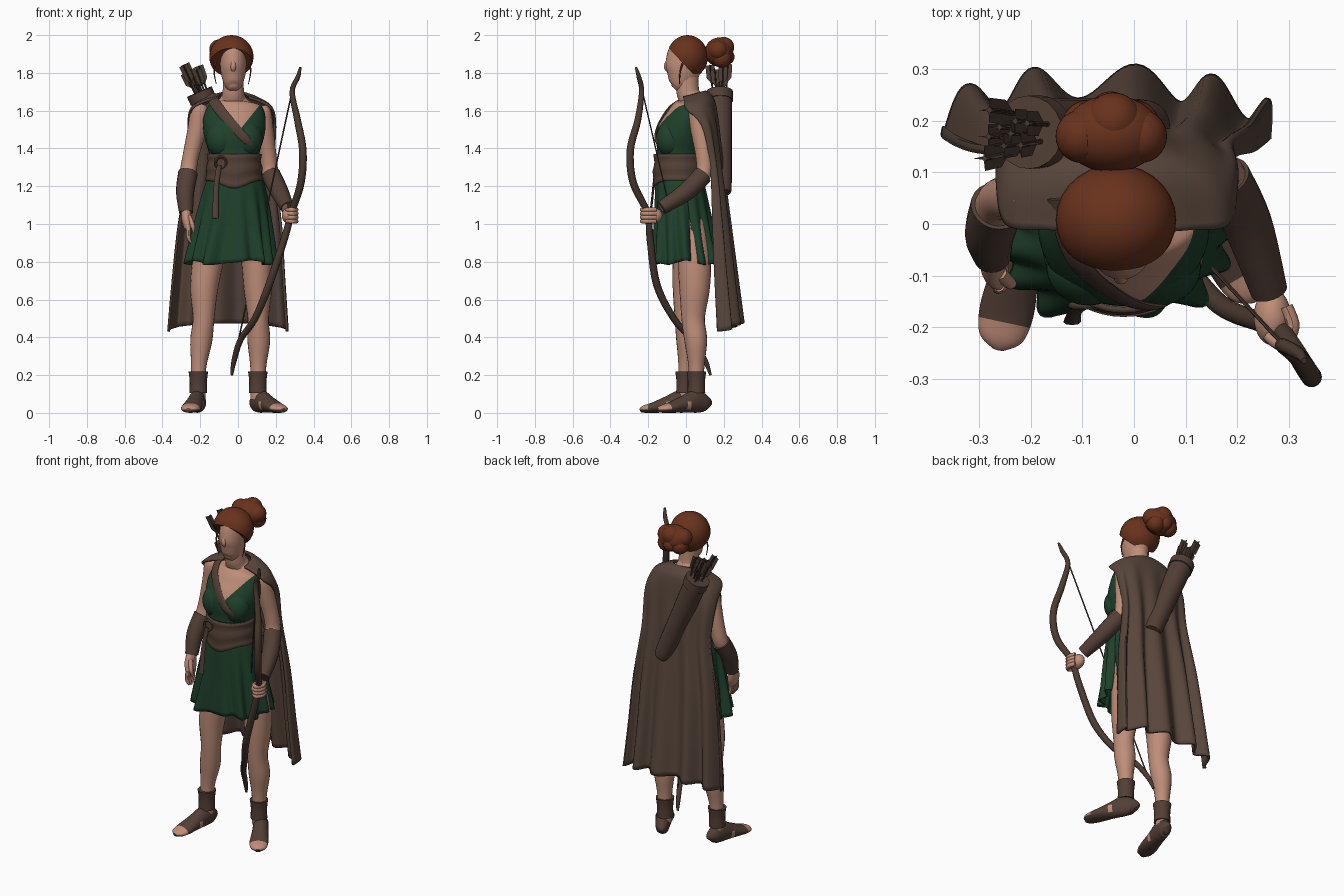
import bpy, bmesh, random
from math import sin, cos, pi, radians, copysign
from mathutils import Vector, Matrix

random.seed(4)
if "Cube" in bpy.data.objects:
    bpy.data.objects.remove(bpy.data.objects["Cube"])
made = []


def material(name, rgb):
    m = bpy.data.materials.new(name)
    m.use_nodes = True
    m.diffuse_color = (*rgb, 1)
    m.node_tree.nodes["Principled BSDF"].inputs["Base Color"].default_value = (*rgb, 1)
    return m


skin = material("skin", (.52, .27, .19))
green = material("green cloth", (.014, .053, .024))
brown = material("brown cloth", (.096, .06, .044))
leather = material("leather", (.085, .05, .036))
wood = material("dark wood", (.07, .043, .03))
auburn = material("auburn hair", (.14, .032, .012))


def finish(name, bm, mat, thick=0):
    bmesh.ops.recalc_face_normals(bm, faces=bm.faces)
    me = bpy.data.meshes.new(name)
    bm.to_mesh(me)
    bm.free()
    me.materials.append(mat)
    ob = bpy.data.objects.new(name, me)
    bpy.context.collection.objects.link(ob)
    if thick:
        mod = ob.modifiers.new("thickness", 'SOLIDIFY')
        mod.thickness, mod.offset = thick, 0
    made.append(ob)
    return ob


def grid(name, rows, mat, closed=False, thick=0):
    bm = bmesh.new()
    vs = [[bm.verts.new(p) for p in r] for r in rows]
    n = len(rows[0])
    for a, b in zip(vs, vs[1:]):
        for i in range(n if closed else n - 1):
            j = (i + 1) % n
            bm.faces.new((a[i], a[j], b[j], b[i]))
    if closed and not thick:
        bm.faces.new(vs[0])
        bm.faces.new(vs[-1])
    return finish(name, bm, mat, thick)


def spline(pts, steps):
    # smooth interpolation through tuples of any length
    out = []
    for i in range(len(pts) - 1):
        p0, p1, p2, p3 = (pts[max(0, min(len(pts) - 1, i + k))] for k in (-1, 0, 1, 2))
        for s in range(steps):
            t = s / steps
            out.append([b + .5 * t * (c - a + t * (2 * a - 5 * b + 4 * c - d + t * (3 * (b - c) + d - a)))
                        for a, b, c, d in zip(p0, p1, p2, p3)])
    return out + [list(pts[-1])]


def tube(name, pts, mat, ref=(0, 1, 0), n=20, steps=5):
    # each point is x, y, z, half width and optional half depth
    pts = spline([p if len(p) == 5 else (*p, p[3]) for p in pts], steps)
    rows = []
    for i, p in enumerate(pts):
        t = (Vector(pts[min(i + 1, len(pts) - 1)][:3]) - Vector(pts[max(i - 1, 0)][:3])).normalized()
        a = Vector(ref).cross(t).normalized()
        b = t.cross(a)
        rows.append([Vector(p[:3]) + a * p[3] * cos(k * 2 * pi / n) + b * p[4] * sin(k * 2 * pi / n)
                     for k in range(n)])
    return grid(name, rows, mat, True)


def bisect(bm, co, no, clear=False):
    return bmesh.ops.bisect_plane(bm, geom=bm.verts[:] + bm.edges[:] + bm.faces[:],
                                  plane_co=co, plane_no=no, clear_inner=clear)


def ball(name, centre, radii, mat, cut=None):
    bm = bmesh.new()
    bmesh.ops.create_uvsphere(bm, u_segments=28, v_segments=18, radius=1,
                              matrix=Matrix.Translation(centre) @ Matrix.Diagonal((*radii, 1)))
    if cut:
        r = bisect(bm, *cut, clear=True)
        bmesh.ops.edgeloop_fill(bm, edges=[e for e in r["geom_cut"] if isinstance(e, bmesh.types.BMEdge)])
    return finish(name, bm, mat)


def recolour(ob, mat, rule, cuts):
    # cut clean colour borders, then paint the faces picked by the rule
    bm = bmesh.new()
    bm.from_mesh(ob.data)
    for co, no in cuts:
        bisect(bm, co, no)
    bm.to_mesh(ob.data)
    bm.free()
    ob.data.materials.append(mat)
    for p in ob.data.polygons:
        if rule(p.center):
            p.material_index = 1


# Torso and neck, with a V neckline
torso = tube("torso", [(-.015, -.03, 1.18, .14, .12), (-.02, -.04, 1.3, .125, .115),
                       (-.02, -.035, 1.38, .135, .118), (-.02, -.027, 1.47, .16, .13),
                       (-.02, 0, 1.56, .165, .105), (-.025, .02, 1.62, .14, .085),
                       (-.025, .025, 1.66, .075, .065), (-.025, .01, 1.7, .057, .06),
                       (-.025, .005, 1.79, .055, .06)], green, n=48, steps=6)
tip = Vector((.003, 0, 1.49))
recolour(torso, skin, lambda c: c.z > 1.645 or c.y < .03 and c.z > tip.z + 1.25 * abs(c.x - tip.x),
         [(tip, (1.25, 0, -1)), (tip, (-1.25, 0, -1)), ((0, 0, 1.645), (0, 0, 1)), ((0, .03, 0), (0, 1, 0))])
for side, x in (("right", -.088), ("left", .048)):
    ball(side + "_bust", (x, -.083, 1.45), (.082, .075, .095), green)

# Head, hair and bun
tube("head", [(-.025, -.06, 1.715, .02, .02), (-.025, -.045, 1.735, .045, .05),
              (-.025, -.022, 1.79, .064, .085), (-.025, -.01, 1.85, .07, .098),
              (-.025, 0, 1.92, .064, .087), (-.025, .015, 1.95, .03, .04)], skin, n=28)
tube("nose", [(-.025, -.09, 1.885, .006), (-.025, -.102, 1.835, .015), (-.025, -.094, 1.81, .009)], skin, n=12)
ball("hair", (-.035, .008, 1.885), (.117, .108, .115), auburn, ((0, -.09, 1.93), (0, .08, .075)))
ball("hair_bun", (-.043, .175, 1.91), (.096, .075, .077), auburn)
for x, y, z, r in ((-.1, .17, 1.925, .052), (.012, .17, 1.92, .052), (-.09, .19, 1.88, .05),
                   (0, .19, 1.877, .05), (-.04, .2, 1.935, .055), (-.045, .215, 1.885, .042)):
    ball("hair_bun_coil", (x, y, z), (r, r, r), auburn)
for x, s in ((-.115, -1), (.055, 1)):
    tube("loose_strand", [(x, -.01, 1.87, .006), (x + .012 * s, -.03, 1.81, .004),
                          (x, -.035, 1.74, .002)], auburn, n=8)


# Pleated skirt panels with side slits
def skirt_panel(name, centre, half):
    rows = []
    for j in range(21):
        v = j / 20
        span = half - .22 * max(0, v - .42)
        row = []
        for i in range(97):
            a = centre + span * (i / 48 - 1)
            f = 1 + .085 * v * cos(13 * a) + .03 * v * cos(7 * a + 1)
            out = copysign(abs(cos(a)) ** (1 - .4 * v), cos(a))
            row.append((-.015 - .025 * v + (.135 + .09 * v ** .65) * f * out,
                        -.035 + .037 * v + (.122 + .05 * v) * f * sin(a),
                        1.25 - .455 * v + .012 * v * cos(5 * a)))
        rows.append(row)
    grid(name, rows, green, thick=.008)


skirt_panel("skirt_front", -pi / 2, pi / 2 + .25)
skirt_panel("skirt_back", pi / 2, pi / 2 - .25)

# Wide belt with a pointed lower edge, buckle and hanging strap
belt = []
for j in range(9):
    v = j / 8
    belt.append([(-.02 + (.137 + .012 * v * v + .004 * cos(12 * v)) * cos(a),
                  -.037 + (.126 + .008 * v + .004 * cos(12 * v)) * sin(a),
                  1.37 - v * (.14 + .04 * max(0, -sin(a)) ** 6))
                 for a in (k * 2 * pi / 48 for k in range(48))])
grid("belt", belt, leather, True, .012)
tube("buckle", [(-.09 + .03 * cos(k * pi / 4), -.158, 1.325 + .03 * sin(k * pi / 4), .008)
                for k in range(9)], wood, n=8, steps=3)
tube("hanging_strap", [(-.1, -.16, 1.31, .014, .006), (-.115, -.172, 1.2, .014, .006),
                       (-.12, -.19, 1.03, .017, .006)], leather, n=8)
tube("chest_strap", [(-.145, .05, 1.68, .028, .008), (-.11, -.07, 1.622, .028, .008),
                     (-.035, -.138, 1.53, .027, .008), (.03, -.16, 1.46, .024, .008),
                     (.07, -.145, 1.42, .016, .006)], leather, n=12)

# Arms with bracers
right_arm = [(-.195, .045, 1.635, .03), (-.203, .045, 1.6, .048), (-.217, .05, 1.5, .05),
             (-.25, .05, 1.36, .043), (-.265, .035, 1.27, .044), (-.28, -.02, 1.17, .04), (-.275, -.06, 1.06, .029)]
left_arm = [(.122, .06, 1.625, .03), (.128, .062, 1.59, .048), (.137, .075, 1.5, .051),
            (.16, .095, 1.36, .044), (.175, .09, 1.26, .043), (.22, 0, 1.17, .04), (.262, -.13, 1.085, .028)]
for side, path in (("right", right_arm), ("left", left_arm)):
    tube(side + "_arm", path, skin)
    tube(side + "_bracer", [(x, y, z, r + .008) for x, y, z, r in path[-3:]], leather)

# Relaxed right hand and gripping left hand
tube("right_palm", [(-.275, -.055, 1.08, .026, .03), (-.272, -.075, 1.02, .026, .045),
                    (-.262, -.09, .97, .02, .04)], skin)
for k in range(4):
    y = -.12 + .02 * k
    tube("right_finger", [(-.262, y, .98, .012), (-.262, y - .005, .93, .011),
                          (-.248, y, .895 + .006 * abs(k - 1), .006)], skin, n=8)
tube("right_thumb", [(-.26, -.095, 1.04, .014), (-.24, -.115, .99, .012), (-.235, -.11, .955, .006)], skin, n=8)
ball("left_palm", (.268, -.18, 1.045), (.036, .055, .043), skin)
for k in range(4):
    z = 1.075 - .02 * k
    tube("left_finger", [(.295, -.16, z, .013), (.308, -.2, z, .013), (.285, -.232, z, .013),
                         (.255, -.215, z, .009)], skin, ref=(0, 0, 1), n=8)

# Legs, ankle cuffs and open-toed shoes
right_leg = [(-.1, .0, 1.1, .065), (-.13, .005, .95, .082), (-.16, .01, .8, .082), (-.18, .003, .65, .073),
             (-.182, -.003, .5, .057), (-.195, .007, .38, .058), (-.208, 0, .24, .04), (-.21, -.005, .07, .037)]
left_leg = [(.06, .02, 1.1, .065), (.08, .035, .95, .08), (.098, .045, .8, .08, .088),
            (.105, .045, .65, .074, .08), (.107, .038, .5, .056, .062), (.11, .052, .38, .06),
            (.107, .055, .24, .042), (.105, .055, .07, .038)]
for side, leg, heel, toe in (("right", right_leg, (-.2, .05), (-.262, -.24)),
                             ("left", left_leg, (.083, .117), (.238, -.145))):
    tube(side + "_leg", leg, skin)
    x, y = leg[-1][:2]
    tube(side + "_ankle_cuff", [(x, y, .22, .052), (x, y, .17, .046), (x, y, .105, .047)], leather)
    heel, toe = Vector((*heel, 0)), Vector((*toe, 0))
    run = toe - heel
    foot = []
    for t, w, h in ((0, .015, .03), (.06, .035, .045), (.25, .043, .06), (.5, .047, .045),
                    (.75, .053, .029), (.93, .043, .02), (1, .015, .012)):
        p = heel + run * t
        foot.append((p.x, p.y, h, w, h))
    shoe = tube(side + "_shoe", foot, leather, ref=(0, 0, 1), n=28)
    cuts = [(heel + run * t, run) for t in (.42, .5, .83)] + [((0, 0, z), (0, 0, 1)) for z in (.017, .06)]

    def bare(c):
        t = (c - heel).dot(run) / run.length_squared
        return c.z > .017 and (t > .83 or .42 < t < .5 and c.z < .06)
    recolour(shoe, skin, bare, cuts)

# Cape: rows of height, centre, half width, edge depth, back depth, side droop, pleat
cape = []
for z, cx, hw, edge, back, droop, pleat in spline([
        (1.7, -.025, .08, -.015, .1, .03, 0), (1.685, -.03, .145, -.01, .125, .035, 0),
        (1.64, -.033, .212, .0, .15, .03, 0), (1.53, -.033, .228, .085, .165, .015, .004),
        (1.3, -.035, .222, .13, .185, 0, .01), (1, -.043, .265, .145, .215, 0, .02),
        (.72, -.05, .288, .158, .245, .01, .027), (.475, -.053, .308, .175, .272, .045, .033)], 6):
    row = []
    for i in range(97):
        s = i / 48 - 1
        a = s * pi / 2
        row.append((cx + hw * sin(a) + pleat * .3 * sin(9 * s),
                    edge + (back - edge) * abs(cos(a)) ** .7 + pleat * cos(5.1 * pi * (s - .1)),
                    z - droop * s * s))
    cape.append(row)
grid("cape", cape, brown, thick=.014)

# Quiver with rim and arrows
low, mouth = Vector((.025, .19, 1.17)), Vector((-.2, .178, 1.69))
axis = mouth - low


def on_quiver(t, r):
    return (*(low + axis * t), r)


tube("quiver", [on_quiver(*p) for p in ((0, .04), (.04, .052), (.5, .059), (1, .066))], leather)
tube("quiver_rim", [on_quiver(t, .071) for t in (.93, 1.02)], leather)
for k in range(9):
    off = Vector((cos(k * 2.4), sin(k * 2.4), 0)) * (.01 + .005 * k)
    end = mouth + axis * random.uniform(.2, .31) + off * 1.2
    start = mouth - axis * .15 + off * .7
    tube("arrow_shaft", [(*start, .005), (*end, .005)], wood, n=8, steps=1)
    base = end.lerp(start, .42)
    for w in ((.024, .002), (.002, .024)):
        tube("arrow_fletching", [(*base, .003, .003), (*base.lerp(end, .3), *w), (*end, *w)],
             wood, n=4, steps=1)

# Bow and string
tube("bow", [(.33, -.265, 1.83, .006), (.318, -.25, 1.78, .012), (.287, -.235, 1.7, .014),
             (.315, -.255, 1.55, .018), (.343, -.295, 1.39, .02), (.333, -.28, 1.22, .02),
             (.284, -.205, 1.06, .018), (.245, -.19, .92, .019), (.165, -.155, .68, .02),
             (.09, -.065, .5, .018), (.015, .03, .39, .016), (-.02, .1, .28, .014),
             (-.033, .13, .2, .007)], wood, n=14)
tube("bow_string", [(.29, -.235, 1.72, .004), (-.02, .1, .28, .004)], wood, n=6, steps=1)

# Smooth shading with sharp creases kept
bpy.ops.object.select_all(action='DESELECT')
for ob in made:
    ob.select_set(True)
bpy.context.view_layer.objects.active = made[0]
bpy.ops.object.shade_smooth_by_angle(angle=radians(45))
